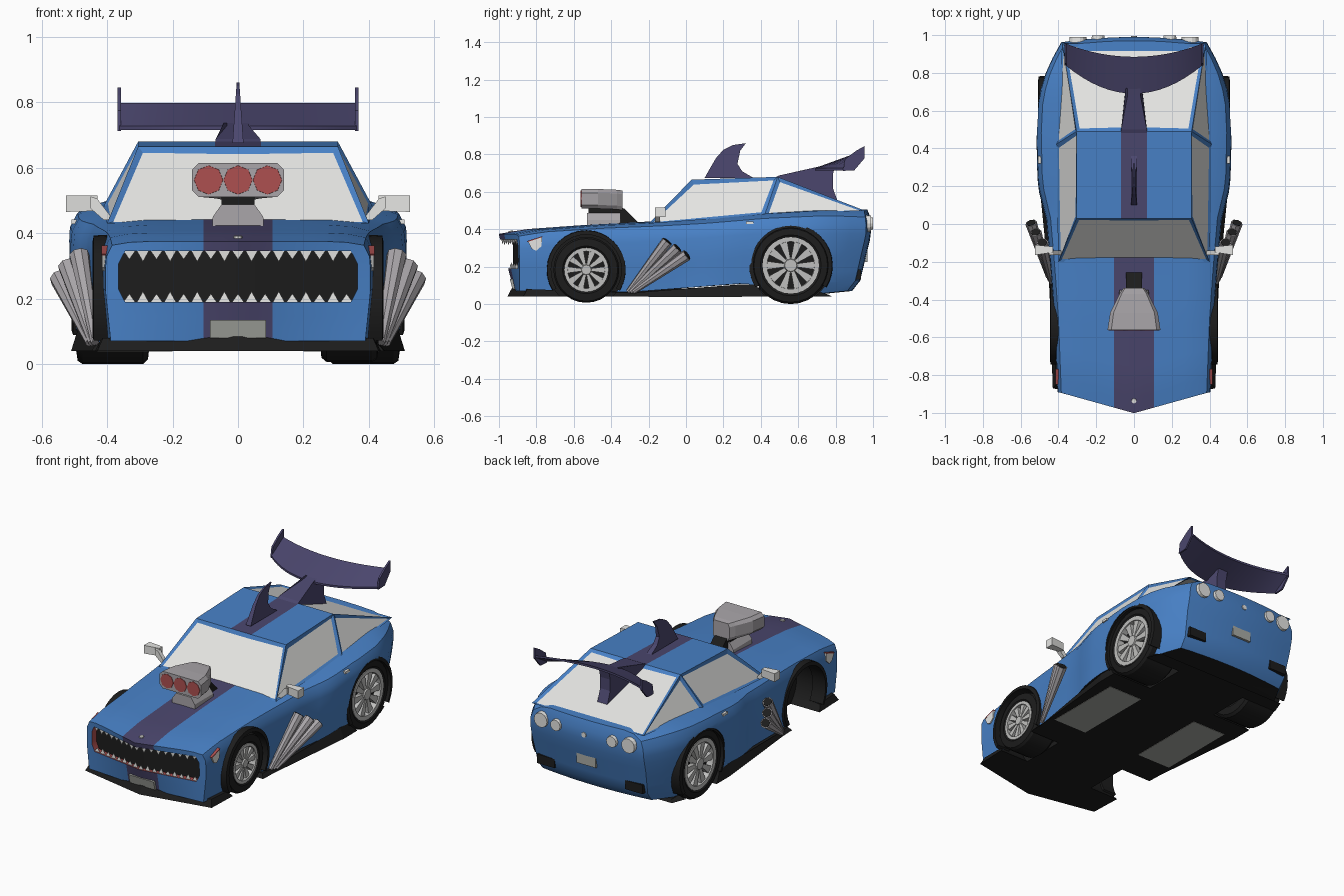
import bpy, bmesh, math
from mathutils import Vector

if "Cube" in bpy.data.objects:
    bpy.data.objects.remove(bpy.data.objects["Cube"])


def mat(name, r, g, b):
    m = bpy.data.materials.new(name)
    m.diffuse_color = (r, g, b, 1)
    m.use_nodes = True
    m.node_tree.nodes["Principled BSDF"].inputs["Base Color"].default_value = m.diffuse_color
    return m


BLUE = mat("blue_paint", .065, .22, .57)
PURPLE = mat("purple_paint", .07, .062, .155)
BLACK = mat("black", .012, .012, .012)
RED = mat("red", .42, .08, .08)
GLASS = mat("pale_glass", .78, .78, .76)
STEEL = mat("steel", .40, .38, .40)
RIM = mat("rim_silver", .52, .52, .51)
PLATE = mat("plate_grey", .40, .41, .38)
PAINT = [BLUE, PURPLE, BLACK, RED]


def make(name, verts, faces, mats, smooth=None):
    me = bpy.data.meshes.new(name)
    me.from_pydata([tuple(v) for v in verts], [], faces)
    bm = bmesh.new()
    bm.from_mesh(me)
    bmesh.ops.recalc_face_normals(bm, faces=bm.faces)
    bm.to_mesh(me)
    bm.free()
    for m in (mats if isinstance(mats, list) else [mats]):
        me.materials.append(m)
    ob = bpy.data.objects.new(name, me)
    bpy.context.collection.objects.link(ob)
    if smooth:
        shade(ob, smooth)
    return ob


def shade(ob, angle):
    bpy.ops.object.select_all(action='DESELECT')
    ob.select_set(True)
    bpy.context.view_layer.objects.active = ob
    bpy.ops.object.shade_smooth_by_angle(angle=math.radians(angle))


def loft(name, rings, mats, wrap=False, smooth=None):
    n, c = len(rings[0]), len(rings)
    faces = [(a * n + i, a * n + (i + 1) % n, (a + 1) % c * n + (i + 1) % n, (a + 1) % c * n + i)
             for a in range(c if wrap else c - 1) for i in range(n)]
    if not wrap:
        faces += [list(range(n)), list(range((c - 1) * n, c * n))]
    return make(name, [p for r in rings for p in r], faces, mats, smooth)


def prism(name, pts, axis, a, b, mats):
    put = {'x': lambda t, p, q: (t, p, q), 'y': lambda t, p, q: (p, t, q), 'z': lambda t, p, q: (p, q, t)}[axis]
    return loft(name, [[put(t, p, q) for p, q in pts] for t in (a, b)], mats)


def box(name, x0, x1, y0, y1, z0, z1, mats):
    return prism(name, [(x0, y0), (x1, y0), (x1, y1), (x0, y1)], 'z', z0, z1, mats)


def rod(name, p, q, r1, r2, n, mats, smooth=None):
    p, q = Vector(p), Vector(q)
    rot = (q - p).to_track_quat('Z', 'Y')
    ring = lambda c, r: [c + rot @ Vector((r * math.cos(math.tau * i / n), r * math.sin(math.tau * i / n), 0))
                         for i in range(n)]
    return loft(name, [ring(p, r1), ring(q, r2)], mats, smooth=smooth)


def lathe(name, prof, y, z, mats, a0=0, a1=360, n=28):
    full = a1 - a0 == 360
    angs = [math.radians(a0 + (a1 - a0) * i / n) for i in range(n if full else n + 1)]
    return loft(name, [[(x, y + r * math.cos(a), z + r * math.sin(a)) for x, r in prof] for a in angs],
                mats, full, 30)


def lattice(name, nx, ny, nz, fn, mats):
    idx, verts, faces, n = {}, [], [], (nx, ny, nz)

    def vid(t):
        if t not in idx:
            idx[t] = len(verts)
            verts.append(fn(*t))
        return idx[t]
    for a, b, c in ((0, 1, 2), (1, 2, 0), (2, 0, 1)):
        for e in (0, n[a]):
            for p in range(n[b]):
                for q in range(n[c]):
                    f = []
                    for dp, dq in ((0, 0), (1, 0), (1, 1), (0, 1)):
                        t = [0, 0, 0]
                        t[a], t[b], t[c] = e, p + dp, q + dq
                        f.append(vid(tuple(t)))
                    faces.append(f)
    return make(name, verts, faces, mats)


def interp(tab, t):
    for (a, va), (b, vb) in zip(tab, tab[1:]):
        if t <= b:
            return va + (vb - va) * max(0, (t - a) / (b - a))
    return tab[-1][1]


# Body shell: a box lattice shaped by width, height and end-curve tables
WIDTH = [(-1, .405), (-.6, .42), (-.3, .44), (0, .465), (.2, .51), (.5, .517), (.7, .507), (.82, .475), (.92, .43), (1, .385)]
TOP = [(-1, .375), (-.85, .40), (-.5, .425), (-.2, .44), (.1, .46), (.43, .49), (.8, .51), (1, .505)]
LOW = [(-1, .07), (-.3, .065), (.35, .11), (.6, .09), (.8, .05), (1, .07)]
SIDE = [(0, .96), (.5, 1), (.8, 1), (.9, .99), (1, .95)]
TUCK = [(.06, .11), (.12, .06), (.37, 0), (.45, 0), (.5, .02)]


def front_y(x, z):
    f = min(1, abs(x) / .4)
    return -1 + .11 * f + (.37 - z) * .27 * (1 - f)


def rear_y(x, z):
    return .99 - .03 * (x / .4) ** 2 - interp(TUCK, z)


def shell(i, j, k):
    t, h, d = j / 24, k / 8, abs(i - 6)
    Y = -1 + 2 * t
    w = interp(WIDTH, Y) * interp(SIDE, h)
    x = .0525 * d if d < 3 else w * (.45, .68, .86, 1)[d - 3]
    drop = (.012 + .028 * t) * {6: 1, 5: .25}.get(d, 0) * max(0, h - .5) * 2
    lo = interp(LOW, Y)
    z = lo + (interp(TOP, Y) - lo) * h - drop
    x = math.copysign(x, i - 6)
    return x, front_y(x, z) * (1 - t) + rear_y(x, z) * t, z


body = lattice("body_shell", 12, 24, 8, shell, PAINT)
for f in body.data.polygons:
    c, n = f.center, f.normal
    if n.z < -.7:
        f.material_index = 2
    elif abs(c.x) < .104 and c.y < 0:
        f.material_index = 1

# Underbody slab with splitter and flared skirts
half = [(.43, -.87, .08), (.45, -.3, .06), (.51, .3, .105), (.51, .62, .10), (.45, .78, .05)]
full = [(0, -.955, .085)] + half + [(-x, y, z) for x, y, z in reversed(half)]
slab = loft("underbody", [[(x, y, .04) for x, y, z in full], [(x * .96, y * .975, z) for x, y, z in full]], PAINT)
for f in slab.data.polygons:
    f.material_index = 2


def cut(ob, cutter):
    bpy.context.view_layer.objects.active = ob
    m = ob.modifiers.new("cut", 'BOOLEAN')
    m.operation, m.solver, m.object = 'DIFFERENCE', 'EXACT', cutter
    bpy.ops.object.modifier_apply(modifier="cut")


# Mouth opening and wheel arches
def mouth(i, j, k):
    x = (i / 5 - 1) * (.365 if 0 < k < 4 else .345)
    return x, -1.1 if j == 0 else -.925 + .2 * abs(x), .19 + .155 * k / 4


WHEELS = [("front", -.533, .183, .176, .116, .25, .43, .20), ("rear", .56, .207, .207, .148, .27, .495, .212)]
cutter = lattice("mouth_cutter", 10, 1, 4, mouth, PAINT)
for f in cutter.data.polygons:
    f.material_index = 3 if f.normal.z < -.5 or abs(f.normal.x) > .7 else 2
cut(body, cutter)
bpy.data.objects.remove(cutter)
for tag, y, z, R, rr, x0, x1, arch in WHEELS:
    for s in (1, -1):
        cutter = rod("arch_cutter", (s * .24, y, z), (s * .8, y, z), arch, arch, 32, PAINT)
        for f in cutter.data.polygons:
            f.material_index = 2
        cut(body, cutter)
        cut(slab, cutter)
        bpy.data.objects.remove(cutter)
shade(body, 28)

# Teeth along both jaws
tv, tf = [], []
for z, d in ((.347, -1), (.188, 1)):
    for i in range(17):
        x = (i - 8) * .0415
        h = .027 + .007 * (i % 2)
        y, b = front_y(x, z) + .016, len(tv)
        tv += [(x - .019, y - .008, z), (x + .019, y - .008, z), (x, y + .012, z), (x, y - .006, z + d * h)]
        tf += [(b, b + 1, b + 2), (b, b + 1, b + 3), (b + 1, b + 2, b + 3), (b + 2, b, b + 3)]
make("teeth", tv, tf, GLASS)

# Cabin with inset windows and a roof stripe
cv = [(x, .03, .665) for x in (-.305, -.07, .07, .305)] + [(x, .49, .68) for x in (-.305, -.07, .07, .305)]
cv += [(s * x, y, z) for x, y, z in ((.40, -.2, .43), (.415, .42, .475), (.38, .955, .50)) for s in (-1, 1)]
cf = [(8, 9, 3, 2, 1, 0), (4, 5, 6, 7, 13, 12), (8, 0, 4, 10), (9, 11, 7, 3), (10, 4, 12), (11, 13, 7),
      (0, 1, 5, 4), (1, 2, 6, 5), (2, 3, 7, 6)]
cabin = make("cabin", cv, cf, [BLUE, PURPLE, GLASS])
bm = bmesh.new()
bm.from_mesh(cabin.data)
bm.faces.ensure_lookup_table()
bm.faces[7].material_index = 1
for f, frame in zip(list(bm.faces)[:6], (.024, .026, .028, .028, .03, .03)):
    bmesh.ops.inset_individual(bm, faces=[f], thickness=frame, depth=-.008)
    f.material_index = 2
bm.to_mesh(cabin.data)
bm.free()

# Wheels (the front left one is absent) and black arch flares
for tag, y, z, R, rr, x0, x1, arch in WHEELS:
    for s, side in ((1, "right"), (-1, "left")):
        name = tag + "_" + side
        o = .445 if tag == "front" else .508
        ring = [(s * (o - .09), arch - .012), (s * o, arch - .012), (s * (o - .004), arch + .01), (s * (o - .09), arch + .014)]
        lathe(name + "_flare", ring, y, z, BLACK, -32, 212, 22)
        if name == "front_left":
            continue
        sx = lambda prof: [(s * a, r) for a, r in prof]
        lathe(name + "_tyre", sx([(x0, rr), (x0 + .005, R * .93), (x0 + .02, R), (x1 - .02, R),
                                  (x1 - .005, R * .95), (x1, rr * 1.1), (x1 - .01, rr)]), y, z, BLACK)
        lathe(name + "_rim", sx([(x1 - .004, rr * 1.02), (x1 - .004, rr * .86), (x1 - .05, rr * .84),
                                 (x1 - .05, rr * 1.02)]), y, z, RIM)
        rod(name + "_disc", (s * (x0 + .01), y, z), (s * (x1 - .045), y, z), rr * .98, rr * .98, 28, BLACK)
        rod(name + "_hub", (s * (x1 - .05), y, z), (s * (x1 - .004), y, z), rr * .32, rr * .22, 12, RIM)
        for i in range(10):
            a = math.tau * i / 10
            u, v = Vector((0, math.cos(a), math.sin(a))), Vector((0, -math.sin(a), math.cos(a)))
            pts = [Vector((0, y, z)) + u * rr * r + v * rr * w
                   for r, w in ((.2, -.06), (.87, -.15), (.87, .15), (.2, .06))]
            loft(name + "_spoke", [[p + Vector((s * e, 0, 0)) for p in pts] for e in (x1 - .04, x1 - .012)], RIM)

# Paired details: pipes, mirrors, lights, handles, floor plates
for s, side in ((1, "right"), (-1, "left")):
    for i, (x, y, z) in enumerate(((.485, -.10, .335), (.52, -.045, .30), (.545, .005, .262))):
        p, q = Vector((s * (.437 + .008 * i), -.31 + .015 * i, .065)), Vector((s * x, y, z))
        rod(side + "_exhaust_pipe", p, q, .013, .031, 8, STEEL)
        rod(side + "_exhaust_tip", q, q + (q - p).normalized() * .003, .026, .026, 8, BLACK)
    arm = [(.38, .44), (.41, .44), (.45, .475), (.45, .512), (.43, .505)]
    prism(side + "_mirror_arm", [(s * a, b) for a, b in arm], 'y', -.165, -.14, GLASS)
    head = [[(s * .43, y, z) for y, z in ((-.15, .468), (-.12, .468), (-.12, .515), (-.15, .515))],
            [(s * .525, y, z) for y, z in ((-.165, .465), (-.11, .465), (-.11, .515), (-.165, .515))]]
    loft(side + "_mirror", head, GLASS)
    lamp = [(-.845, .335), (-.77, .358), (-.772, .31), (-.80, .285), (-.825, .295)]
    prism(side + "_headlight", lamp, 'x', s * .39, s * .416, GLASS)
    prism(side + "_headlight_lid", [(-.85, .337), (-.768, .363), (-.77, .357), (-.845, .332)], 'x', s * .39, s * .4165, RED)
    for x, r in ((.297, .048), (.19, .036)):
        y = rear_y(x, .43)
        rod(side + "_tail_lamp", (s * x, y - .03, .43), (s * x, y + .016, .43), r, r * .92, 14, GLASS)
    y = rear_y(.3, .16)
    box(side + "_rear_vent", s * .24, s * .36, y - .05, y + .012, .13, .185, BLACK)
    box(side + "_door_handle", s * .46, s * .508, .32, .36, .428, .442, GLASS)
    box(side + "_floor_plate", s * .2, s * .43, -.2, .3, .038, .041, PLATE)

# Number plates, left blank, and small round badges
box("rear_plate", -.065, .065, .9, rear_y(0, .25) + .008, .225, .285, PLATE)
prism("front_plate", [(front_y(0, .08) - .006, .08), (front_y(0, .135) - .006, .135), (-.88, .135), (-.88, .08)],
      'x', -.085, .085, PLATE)
rod("rear_badge", (0, .95, .42), (0, .995, .42), .018, .016, 8, GLASS)
rod("hood_badge", (0, -.935, .37), (0, -.937, .392), .015, .013, 8, GLASS)

# Hood blower: base, neck, tapered intake with three red ports
base = [(-.08, .40), (.08, .40), (.077, .45), (.05, .488), (-.05, .488), (-.077, .45)]
prism("blower_base", base, 'y', -.53, -.35, STEEL)
box("blower_neck", -.05, .05, -.52, -.36, .48, .525, BLACK)
octo = [(-.14, .53), (-.12, .51), (.12, .51), (.14, .53), (.14, .595), (.12, .615), (-.12, .615), (-.14, .595)]
loft("blower_intake", [[(x * k, y, z + dz) for x, z in octo]
                       for y, k, dz in ((-.56, 1, 0), (-.47, .9, 0), (-.37, .55, -.004), (-.34, .4, -.008))], STEEL)
for x in (-.09, 0, .09):
    rod("intake_port", (x, -.55, .5625), (x, -.563, .5625), .046, .044, 8, RED)
prism("blower_drive", [(-.36, .42), (-.36, .52), (-.33, .51), (-.25, .43), (-.25, .42)], 'x', -.042, .042, BLACK)

# Roof fin, thinning towards its tip
fin = [(.10, .675), (.125, .72), (.16, .78), (.20, .825), (.25, .85), (.32, .86), (.29, .82), (.275, .75), (.30, .71), (.36, .675)]
loft("roof_fin", [[(s * (.004 + .07 * (.86 - z)), y, z) for y, z in fin] for s in (-1, 1)], PURPLE)

# Rear wing: curved blade, end plates and stalk
rings = []
for i in range(17):
    t = i / 8 - 1
    yf, yr = .69 + .15 * t * t, .885 + .07 * t * t
    rings.append([(t * .362, yf, .715), (t * .362, yr, .785), (t * .362, yr, .798), (t * .362, yf, .727)])
loft("wing_blade", rings, PURPLE, smooth=30)
for s in (-1, 1):
    prism("wing_end_plate", [(.84, .712), (.90, .715), (.955, .78), (.955, .845), (.91, .82), (.85, .775)],
          'x', s * .357, s * .368, PURPLE)
stalk = [(.47, .675), (.50, .688), (.68, .728), (.80, .755), (.785, .69), (.785, .62), (.82, .525), (.80, .515)]
loft("wing_stalk", [[(s * (.068 if y < .55 else .034), y, z) for y, z in stalk] for s in (-1, 1)], PURPLE)
